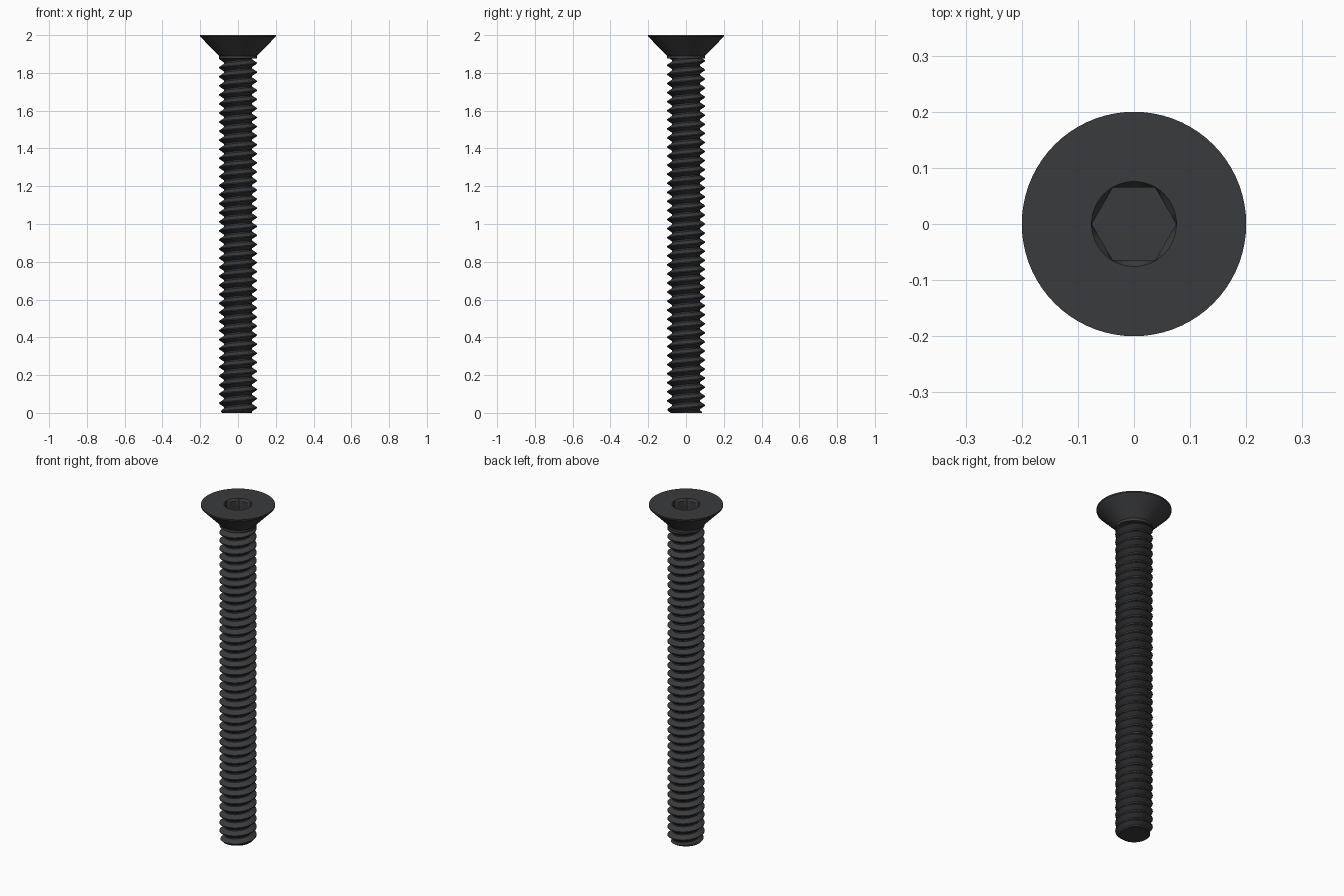
import bpy, bmesh, math

if "Cube" in bpy.data.objects:
    bpy.data.objects.remove(bpy.data.objects["Cube"])

SEG = 72
TAU = 2 * math.pi
PITCH, ROOT, CREST = 0.048, 0.074, 0.1
NECK_Z = 1.875

steel = bpy.data.materials.new("black_steel")
steel.diffuse_color = (0.042, 0.043, 0.046, 1)
steel.use_nodes = True
steel.node_tree.nodes["Principled BSDF"].inputs["Base Color"].default_value = steel.diffuse_color


def finish(bm, name):
    bmesh.ops.remove_doubles(bm, verts=bm.verts, dist=1e-5)
    bmesh.ops.holes_fill(bm, edges=[e for e in bm.edges if e.is_boundary], sides=0)
    bmesh.ops.recalc_face_normals(bm, faces=bm.faces)
    me = bpy.data.meshes.new(name)
    bm.to_mesh(me)
    bm.free()
    me.materials.append(steel)
    ob = bpy.data.objects.new(name, me)
    bpy.context.collection.objects.link(ob)
    bpy.ops.object.select_all(action='DESELECT')
    ob.select_set(True)
    bpy.context.view_layer.objects.active = ob
    bpy.ops.object.shade_smooth_by_angle(angle=math.radians(30))
    return ob


def bridge(bm, rows, closed):
    n = len(rows[0])
    for a, b in zip(rows, rows[1:]):
        for i in range(n if closed else n - 1):
            j = (i + 1) % n
            bm.faces.new((a[i], a[j], b[j], b[i]))


def circle(r):
    return lambda a: r


def hexagon(apothem):
    # corners point along +x and -x
    return lambda a: apothem / math.cos(a % (math.pi / 3) - math.pi / 6)


# Countersunk head with chamfered hex socket, ending in a short neck
rings = [(hexagon(0.065), 1.92), (hexagon(0.065), 1.988), (circle(0.0757), 2.0),
         (circle(0.2), 2.0), (circle(0.2), 1.992), (circle(0.1), 1.89),
         (circle(0.1), NECK_Z)]
bm = bmesh.new()
rows = []
for radius, z in rings:
    row = []
    for i in range(SEG):
        a = TAU * i / SEG
        r = radius(a)
        row.append(bm.verts.new((r * math.cos(a), r * math.sin(a), z)))
    rows.append(row)
bridge(bm, rows, True)
finish(bm, "countersunk_head")


# Threaded shank: right-handed helical V profile, trimmed flat at both ends
KEYS = [0.0, 0.16, 0.37, 0.53, 0.63, 0.84]
SHAPE = [(0.0, ROOT), (0.16, ROOT), (0.53, CREST), (0.63, CREST), (1.0, ROOT)]


def thread_radius(t):
    for (t0, r0), (t1, r1) in zip(SHAPE, SHAPE[1:]):
        if t <= t1:
            return r0 + (r1 - r0) * (t - t0) / (t1 - t0)
    return ROOT


bm = bmesh.new()
rows = []
for turn in range(-2, int(NECK_Z / PITCH) + 2):
    for key in KEYS:
        row = []
        for i in range(SEG + 1):
            a = TAU * i / SEG
            lead = PITCH * i / SEG
            z = min(max((turn + key) * PITCH + lead, 0.0), NECK_Z + 0.005)
            r = thread_radius(((z - lead) / PITCH) % 1.0)
            r = min(r, 0.084 + z)  # end chamfer
            row.append(bm.verts.new((r * math.cos(a), r * math.sin(a), z)))
        rows.append(row)
bridge(bm, rows, False)
finish(bm, "threaded_shank")
